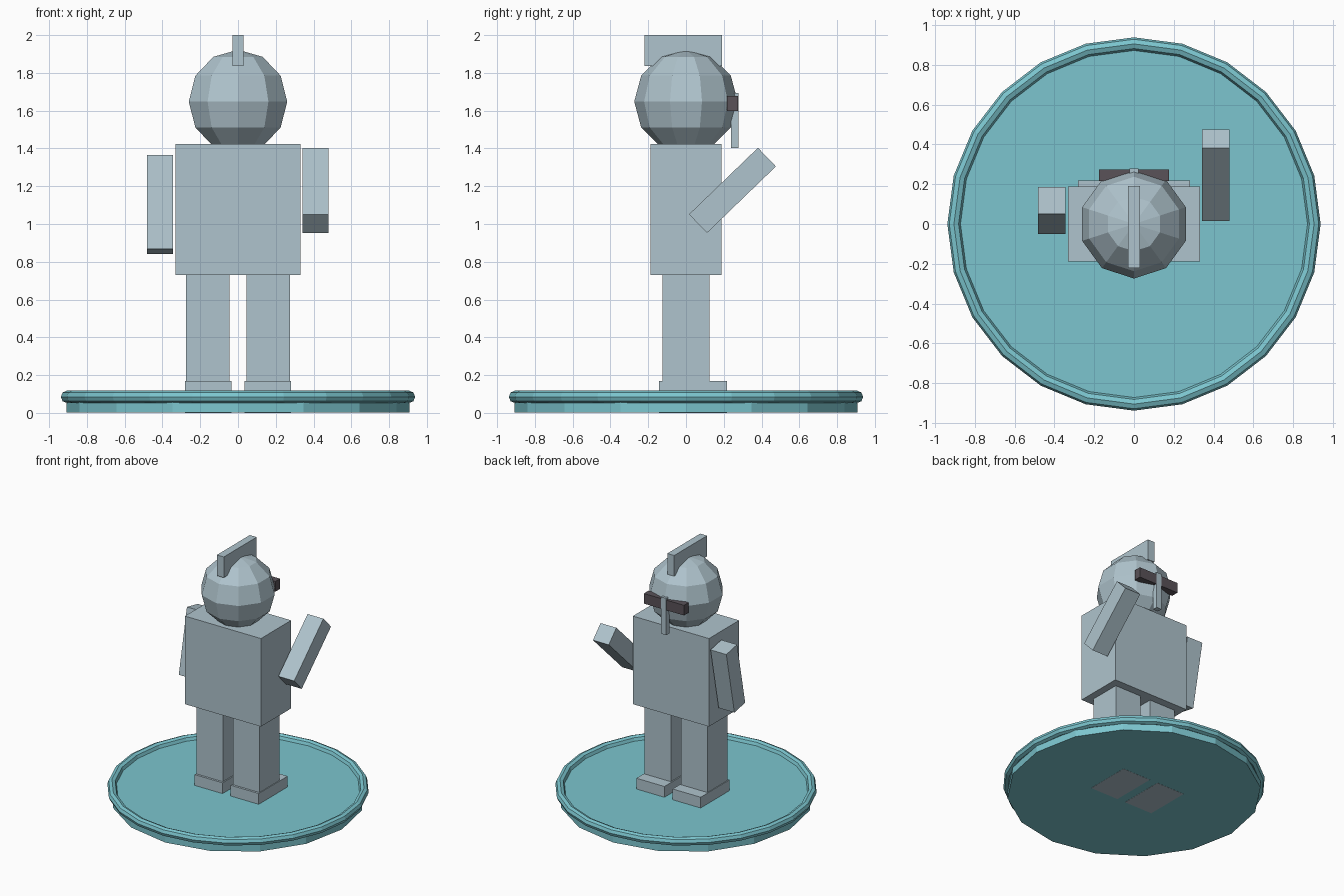
import bpy
import math

cube = bpy.data.objects.get("Cube")
if cube:
    bpy.data.objects.remove(cube, do_unlink=True)


def make_material(name, rgb):
    mat = bpy.data.materials.new(name)
    mat.use_nodes = True
    color = (*rgb, 1.0)
    mat.diffuse_color = color
    mat.node_tree.nodes["Principled BSDF"].inputs["Base Color"].default_value = color
    return mat


GREY = make_material("pale blue grey", (0.43, 0.55, 0.61))
TEAL = make_material("teal", (0.20, 0.56, 0.62))
DARK = make_material("dark grey", (0.10, 0.085, 0.098))


def finish(name, mat):
    obj = bpy.context.object
    obj.name = name
    obj.data.materials.clear()
    obj.data.materials.append(mat)
    return obj


def box(name, center, size, mat=GREY, tilt=0.0):
    """Box by centre and size, tilted forward about x in degrees."""
    bpy.ops.mesh.primitive_cube_add(size=1, location=center)
    obj = finish(name, mat)
    for v in obj.data.vertices:
        v.co = [c * s for c, s in zip(v.co, size)]
    obj.rotation_euler.x = math.radians(-tilt)
    return obj


# Round stand with a raised rim
bpy.ops.mesh.primitive_cylinder_add(vertices=16, radius=0.908, depth=0.084,
                                    location=(0, 0, 0.043))
finish("base_disc", TEAL)
bpy.ops.mesh.primitive_torus_add(major_segments=24, minor_segments=8,
                                 major_radius=0.905, minor_radius=0.033,
                                 location=(0, 0, 0.085))
finish("base_rim", TEAL)

# Feet and legs
for side, s in (("left", 1), ("right", -1)):
    box(side + "_foot", (s * 0.158, 0.038, 0.085), (0.245, 0.36, 0.17))
    box(side + "_leg", (s * 0.16, 0, 0.43), (0.23, 0.25, 0.62))

# Torso
box("torso", (0, 0, 1.077), (0.664, 0.376, 0.695))

# Arms, one raised forward and one hanging
arm_size = (0.138, 0.137, 0.507)
box("left_arm", (0.41, 0.246, 1.178), arm_size, tilt=46)
box("right_arm", (-0.413, 0.068, 1.103), arm_size, tilt=11.5)

# Head, crest, eye bar and nose
bpy.ops.mesh.primitive_uv_sphere_add(segments=10, ring_count=6, radius=0.274,
                                     location=(0, 0, 1.648))
finish("head", GREY)
box("crest", (0, -0.015, 1.918), (0.06, 0.41, 0.164))
box("eye_bar", (0, 0.246, 1.638), (0.35, 0.058, 0.08), DARK)
box("nose", (0, 0.259, 1.548), (0.045, 0.04, 0.29))
